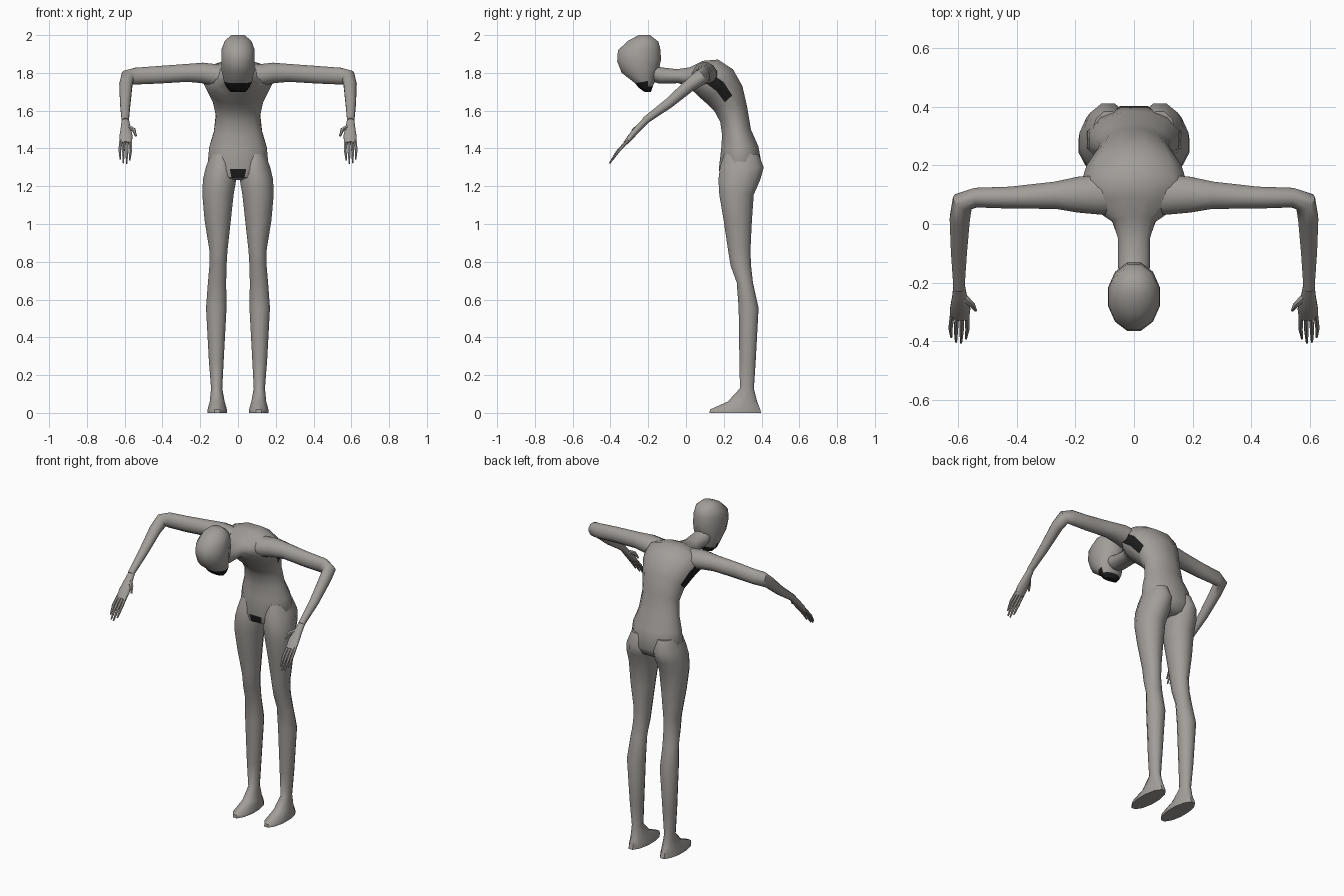
import bpy, bmesh, math
from mathutils import Vector


def material(name, rgb):
    m = bpy.data.materials.new(name)
    m.diffuse_color = (*rgb, 1)
    return m


SKIN = material("warm_grey", (0.36, 0.34, 0.32))
DARK = material("near_black", (0.012, 0.012, 0.012))


def loft(bm, rings, sides=12):
    """Skin a tube through rings given as (centre, half axis, half axis)."""
    loops = []
    for c, a, b in rings:
        loop = []
        for i in range(sides):
            t = 2 * math.pi * (i + 0.5) / sides
            loop.append(bm.verts.new(c + (a * math.cos(t) + b * math.sin(t)) * 1.02))
        loops.append(loop)
    for p, q in zip(loops, loops[1:]):
        for i in range(sides):
            j = (i + 1) % sides
            bm.faces.new((p[i], p[j], q[j], q[i]))
    bm.faces.new(loops[0][::-1])
    bm.faces.new(loops[-1])


def side_rings(rows, x=0.0):
    """Rings from front point (y, z), back point (y, z) and half width."""
    out = []
    for yf, zf, yb, zb, w in rows:
        f, b = Vector((x, yf, zf)), Vector((x, yb, zb))
        out.append(((f + b) / 2, Vector((w, 0, 0)), (b - f) / 2))
    return out


def path_rings(rows):
    """Rings square to a path of (x, y, z, width radius, height radius)."""
    pts = [Vector(r[:3]) for r in rows]
    out = []
    for i, r in enumerate(rows):
        t = (pts[min(i + 1, len(pts) - 1)] - pts[max(i - 1, 0)]).normalized()
        up = Vector((0, 0, 1))
        up = (up - t * up.dot(t)).normalized()
        out.append((pts[i], t.cross(up) * r[3], up * r[4]))
    return out


def finish(name, bm, mirror=False, dark=None, angle=50):
    bmesh.ops.recalc_face_normals(bm, faces=bm.faces)
    bm.normal_update()
    if dark:
        for f in bm.faces:
            f.material_index = int(dark(f.calc_center_median(), f.normal))
    me = bpy.data.meshes.new(name)
    bm.to_mesh(me)
    bm.free()
    me.materials.append(SKIN)
    if dark:
        me.materials.append(DARK)
    ob = bpy.data.objects.new(name, me)
    bpy.context.collection.objects.link(ob)
    bpy.ops.object.select_all(action='DESELECT')
    ob.select_set(True)
    bpy.context.view_layer.objects.active = ob
    bpy.ops.object.shade_smooth_by_angle(angle=math.radians(angle))
    if mirror:
        ob.modifiers.new("Mirror", 'MIRROR')
    return ob


# Neck and torso, from the base of the skull down to the pelvis
bm = bmesh.new()
loft(bm, side_rings([
    (-0.20, 1.76, -0.18, 1.85, 0.05),
    (-0.14, 1.742, -0.13, 1.83, 0.056),
    (-0.04, 1.745, -0.05, 1.82, 0.056),
    (0.00, 1.73, 0.02, 1.83, 0.075),
    (0.04, 1.70, 0.09, 1.865, 0.15),
    (0.07, 1.67, 0.17, 1.872, 0.185),
    (0.11, 1.635, 0.25, 1.82, 0.165),
    (0.15, 1.595, 0.30, 1.73, 0.135),
    (0.18, 1.54, 0.325, 1.62, 0.118),
    (0.19, 1.47, 0.345, 1.50, 0.13),
    (0.185, 1.40, 0.385, 1.41, 0.155),
    (0.172, 1.29, 0.405, 1.30, 0.165),
    (0.182, 1.245, 0.38, 1.25, 0.13),
    (0.23, 1.232, 0.35, 1.235, 0.07)]))


def torso_dark(c, n):
    armpit = abs(n.x) > 0.8 and 0.13 < c.y < 0.22 and 1.67 < c.z < 1.78
    crotch = c.z < 1.28 and n.y < -0.5 and abs(c.x) < 0.03
    return armpit or crotch


finish("torso", bm, dark=torso_dark)

# Head, from crown to jaw, with the dark underside of the jaw
bm = bmesh.new()
loft(bm, side_rings([
    (-0.25, 2.0, -0.19, 2.0, 0.035),
    (-0.305, 1.972, -0.145, 1.965, 0.072),
    (-0.362, 1.92, -0.135, 1.93, 0.088),
    (-0.366, 1.86, -0.13, 1.87, 0.09),
    (-0.342, 1.80, -0.14, 1.83, 0.088),
    (-0.27, 1.745, -0.16, 1.765, 0.075),
    (-0.25, 1.72, -0.175, 1.73, 0.062),
    (-0.22, 1.70, -0.185, 1.70, 0.04)]))
finish("head", bm, dark=lambda c, n: c.z < 1.742)

# Legs with feet: front y, back y, height, inner x, outer x
bm = bmesh.new()
leg = [
    (0.20, 0.385, 1.37, 0.03, 0.145),
    (0.178, 0.413, 1.30, 0.005, 0.172),
    (0.170, 0.395, 1.235, 0.008, 0.187),
    (0.175, 0.360, 1.155, 0.022, 0.190),
    (0.198, 0.350, 1.02, 0.037, 0.178),
    (0.222, 0.342, 0.86, 0.055, 0.152),
    (0.235, 0.345, 0.78, 0.060, 0.152),
    (0.268, 0.355, 0.69, 0.062, 0.160),
    (0.278, 0.385, 0.555, 0.060, 0.170),
    (0.282, 0.370, 0.28, 0.075, 0.155),
    (0.285, 0.360, 0.13, 0.083, 0.143),
    (0.220, 0.378, 0.06, 0.070, 0.150),
    (0.125, 0.395, 0.018, 0.058, 0.162),
    (0.122, 0.400, 0.0, 0.058, 0.162)]
rings = []
for yf, yb, z, xi, xo in leg:
    rings += side_rings([(yf, z, yb, z, (xo - xi) / 2)], (xi + xo) / 2)
loft(bm, rings)
finish("leg", bm, mirror=True)

# Arms, from inside the shoulder to the wrist
bm = bmesh.new()
loft(bm, path_rings([
    (0.10, 0.10, 1.785, 0.07, 0.06),
    (0.19, 0.10, 1.80, 0.062, 0.055),
    (0.27, 0.098, 1.80, 0.047, 0.048),
    (0.42, 0.09, 1.79, 0.038, 0.047),
    (0.54, 0.09, 1.783, 0.034, 0.045),
    (0.585, 0.075, 1.775, 0.037, 0.042),
    (0.594, 0.02, 1.735, 0.035, 0.034),
    (0.597, -0.09, 1.64, 0.028, 0.027),
    (0.597, -0.22, 1.545, 0.019, 0.019)]))
finish("arm", bm, mirror=True)

# Hands: palm, four fingers and a thumb
bm = bmesh.new()
loft(bm, path_rings([
    (0.597, -0.20, 1.56, 0.018, 0.017),
    (0.595, -0.245, 1.515, 0.025, 0.018),
    (0.593, -0.29, 1.465, 0.035, 0.016),
    (0.595, -0.32, 1.428, 0.033, 0.012)]))
for off, reach in ((-0.025, 0.85), (-0.008, 1.0), (0.009, 0.97), (0.025, 0.8)):
    x = 0.595 + off
    loft(bm, path_rings([
        (x, -0.31, 1.44, 0.009, 0.009),
        (x + off * 0.15 + 0.002, -0.31 - 0.055 * reach, 1.44 - 0.06 * reach, 0.008, 0.008),
        (x + 0.003, -0.31 - 0.095 * reach, 1.44 - 0.12 * reach, 0.004, 0.004)]), 6)
loft(bm, path_rings([
    (0.585, -0.245, 1.515, 0.014, 0.012),
    (0.553, -0.275, 1.50, 0.011, 0.011),
    (0.54, -0.295, 1.465, 0.005, 0.005)]), 6)
finish("hand", bm, mirror=True)
